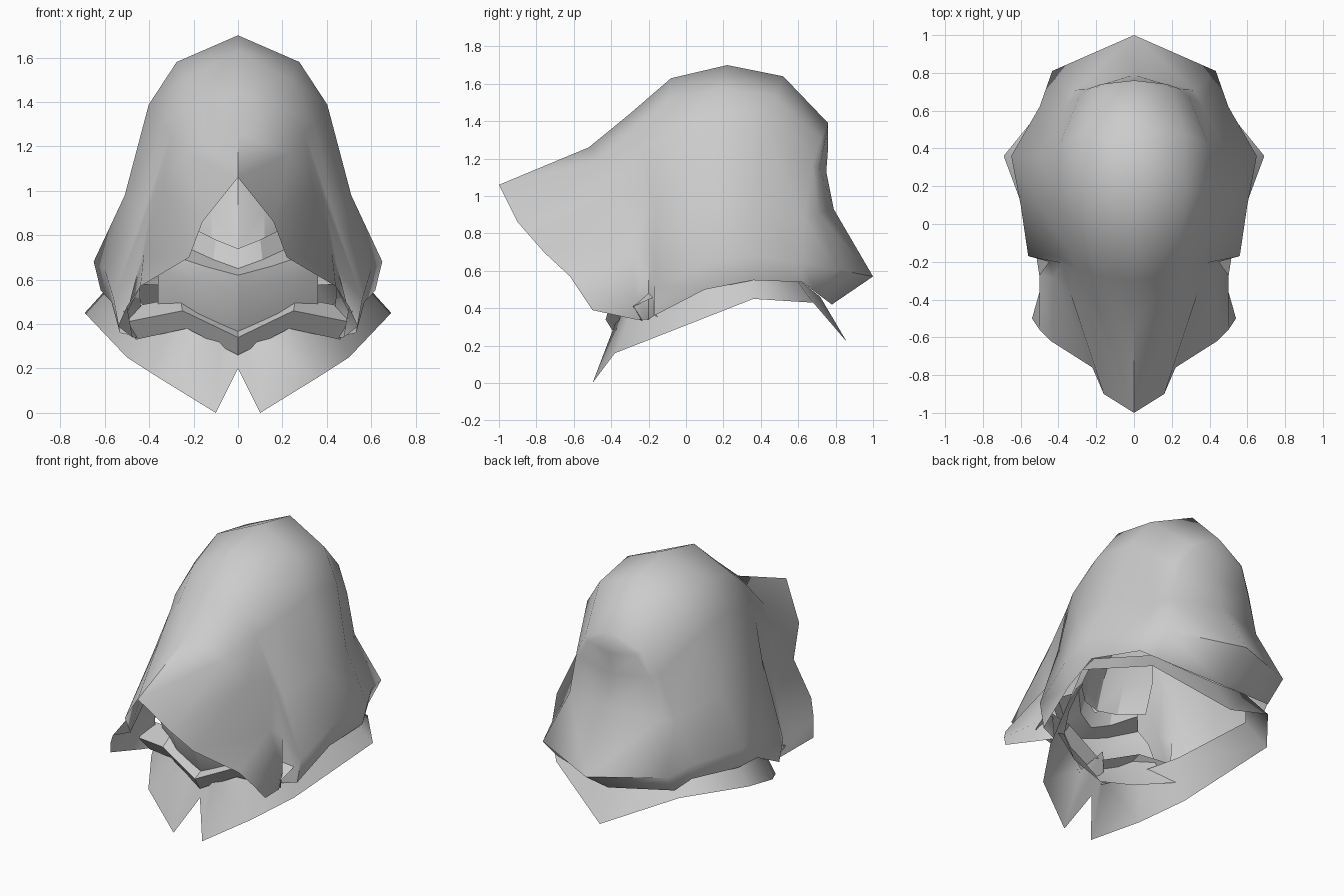
import bpy, bmesh, math
from mathutils import Vector

cube = bpy.data.objects.get("Cube")
if cube:
    bpy.data.objects.remove(cube)

cloth = bpy.data.materials.new("grey cloth")
cloth.use_nodes = True
grey = (0.6, 0.6, 0.6, 1)
cloth.diffuse_color = grey
cloth.node_tree.nodes["Principled BSDF"].inputs["Base Color"].default_value = grey


def loft(name, ribs, angle):
    """Skin a sheet over ribs on the left half, then mirror it."""
    bm = bmesh.new()
    rows = [[bm.verts.new(point) for point in rib] for rib in ribs]
    for first, second in zip(rows, rows[1:]):
        for i in range(len(first) - 1):
            bm.faces.new((first[i], first[i + 1], second[i + 1], second[i]))
    bmesh.ops.remove_doubles(bm, verts=bm.verts, dist=0.001)
    half = bm.verts[:] + bm.edges[:] + bm.faces[:]
    bmesh.ops.mirror(bm, geom=half, axis="X", merge_dist=0.002)
    bmesh.ops.recalc_face_normals(bm, faces=bm.faces)
    mesh = bpy.data.meshes.new(name)
    bm.to_mesh(mesh)
    bm.free()
    mesh.materials.append(cloth)
    obj = bpy.data.objects.new(name, mesh)
    bpy.context.collection.objects.link(obj)
    bpy.ops.object.select_all(action="DESELECT")
    obj.select_set(True)
    bpy.context.view_layer.objects.active = obj
    bpy.ops.object.shade_smooth_by_angle(angle=math.radians(angle))


# Shared drape of the cloth: fraction of the width, fraction of the height
drape = [(0, 1), (.46, .9), (.67, .74), (.85, .4), (1, .12), (.95, 0)]


def arch(width, ridge_y, hem_y, ridge_z, hem_z, fullness=1, pinch=1):
    """One rib of the hood; pinch narrows it above the flared hem."""
    rib = []
    for across, up in drape:
        x = width * across * (pinch if up > .2 else 1)
        y = hem_y + (ridge_y - hem_y) * up ** 3
        z = hem_z + (ridge_z - hem_z) * up ** fullness
        rib.append(Vector((x, y, z)))
    return rib


def swing(side, centre, degrees):
    """A rib part of the way round the back, on an elliptical path."""
    turn = math.radians(degrees)
    rib = []
    for start, end in zip(side, centre):
        point = start.lerp(end, math.sin(turn))
        point.x = start.x * math.cos(turn)
        rib.append(point)
    return rib


# Hood: pointed rim, brim, tucked pleat, crown, then round to the back seam
rim = [(0, -1, 1.06), (.16, -.9, .86), (.22, -.76, .7),
       (.44, -.62, .57), (.5, -.56, .48), (.54, -.5, .39)]
brim = arch(.5, -.52, -.27, 1.26, .34)
pleat = arch(.45, -.3, -.2, 1.44, .34, fullness=.6)
temple = arch(.56, -.08, -.17, 1.63, .36, pinch=.92)
crown = arch(.6, .22, .1, 1.7, .5)
rear = arch(.65, .52, .36, 1.64, .55, pinch=.9)
nape = arch(.5, .76, .62, 1.39, .54, pinch=.86)
seam_profile = [(.76, 1.39), (.76, 1.26), (.75, 1.13), (.79, .93), (1, .57), (.78, .42)]
seam = [Vector((0, y, z)) for y, z in seam_profile]
loft("hood", [rim, brim, pleat, temple, crown, rear, nape,
              swing(nape, seam, 30), seam], 60)

# Shoulder mantle: the notched hem, drawn in and up to the neck
hem = [(0, -.38, .2), (.1, -.5, 0), (.36, -.38, .16), (.5, -.15, .25),
       (.69, .36, .45), (.43, .68, .43), (0, .86, .22)]
loft("mantle", [[(x * .82, y * .8 + .03, z * .55 + .34), (x, y, z)] for x, y, z in hem], 60)


def wrap(name, rows, lifts):
    """A band across the front; rows give half width, y and z at the middle."""
    ribs = []
    for side, lift in zip((0, .5, 1), lifts):
        ribs.append([(w * side, y + .15 * side ** 2, z + lift) for w, y, z in rows])
    loft(name, ribs, 25)


# Rolled cowl at the throat
wrap("cowl", [(.46, -.38, .26), (.5, -.43, .34), (.52, -.3, .4)], (0, .12, .07))

# Face wrap, tucked into the cowl below and stepped at the cheeks
wrap("face_wrap", [(.44, -.3, .26), (.36, -.38, .38), (.36, -.45, .55),
                   (.3, -.47, .62), (.22, -.38, .65), (.2, -.35, .74)], (0, .04, .09))

# Brow leaning back under the brim
wrap("brow", [(.24, -.33, .74), (.24, -.27, .92), (.16, -.17, 1.1)], (0, 0, 0))
